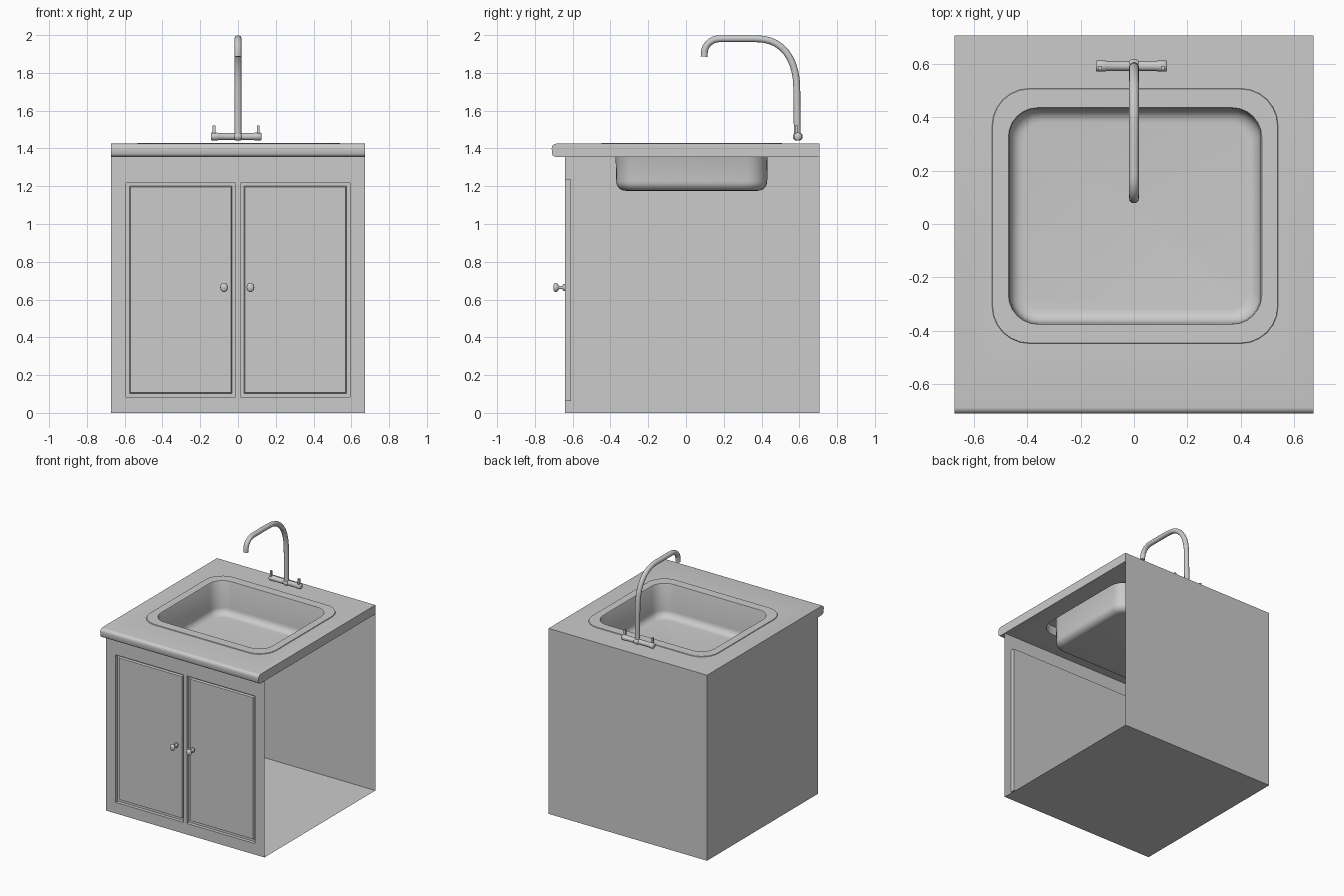
import bpy, bmesh
from math import sin, cos, pi, radians
from mathutils import Vector

if "Cube" in bpy.data.objects:
    bpy.data.objects.remove(bpy.data.objects["Cube"])


def make(name, bm, smooth=None):
    me = bpy.data.meshes.new(name)
    bm.to_mesh(me)
    bm.free()
    ob = bpy.data.objects.new(name, me)
    bpy.context.collection.objects.link(ob)
    if smooth:
        bpy.ops.object.select_all(action='DESELECT')
        ob.select_set(True)
        bpy.context.view_layer.objects.active = ob
        bpy.ops.object.shade_smooth_by_angle(angle=radians(smooth))
    return ob


def skin(rings, cap_start=False, cap_end=False):
    """Join equal-length closed rings of points into a surface."""
    bm = bmesh.new()
    vs = [[bm.verts.new(p) for p in r] for r in rings]
    n = len(vs[0])
    for a, b in zip(vs, vs[1:]):
        for i in range(n):
            j = (i + 1) % n
            bm.faces.new((a[i], a[j], b[j], b[i]))
    if cap_start:
        bm.faces.new(vs[0][::-1])
    if cap_end:
        bm.faces.new(vs[-1])
    return bm


def fix(bm):
    bmesh.ops.recalc_face_normals(bm, faces=bm.faces[:])
    return bm


def box_bm(x0, x1, y0, y1, z0, z1):
    r = lambda z: [(x0, y0, z), (x1, y0, z), (x1, y1, z), (x0, y1, z)]
    return skin([r(z0), r(z1)], True, True)


def round_rect(hx, hy, r, z, cx=0.004, cy=0.03, seg=6):
    pts = []
    for k, (sx, sy) in enumerate([(1, 1), (-1, 1), (-1, -1), (1, -1)]):
        for i in range(seg + 1):
            a = pi / 2 * (k + i / seg)
            pts.append((cx + sx * (hx - r) + r * cos(a), cy + sy * (hy - r) + r * sin(a), z))
    return pts


W, FRONT, BACK, TOP = 0.673, -0.64, 0.706, 1.355

# Cabinet carcass: left side, back and floor; the right side is open
bm = fix(box_bm(-W, W, FRONT, BACK, 0, TOP))
bm.normal_update()
gone = [f for f in bm.faces if f.normal.x > .5 or f.normal.z > .5 or f.normal.y < -.5]
bmesh.ops.delete(bm, geom=gone, context='FACES')
make("cabinet_carcass", bm)

# Front frame around two door openings
bm = bmesh.new()
xs, zs = [-W, -0.592, -0.013, 0.013, 0.592, W], [0, 0.085, 1.218, TOP]
for i in range(5):
    for j in range(3):
        if j == 1 and i in (1, 3):
            continue
        bm.faces.new([bm.verts.new((x, FRONT, z)) for x, z in (
            (xs[i], zs[j]), (xs[i + 1], zs[j]), (xs[i + 1], zs[j + 1]), (xs[i], zs[j + 1]))])
bmesh.ops.remove_doubles(bm, verts=bm.verts[:], dist=1e-5)
make("front_frame", bm)


def rect(x0, x1, z0, z1, y, d=0):
    return [(x0 + d, y, z0 + d), (x1 - d, y, z0 + d), (x1 - d, y, z1 - d), (x0 + d, y, z1 - d)]


# Doors with a groove round a raised panel, knobs beside the middle
knob = [(0.010, -0.63), (0.019, -0.642), (0.019, -0.648), (0.009, -0.655), (0.009, -0.672),
        (0.019, -0.679), (0.025, -0.686), (0.024, -0.694), (0.016, -0.701)]
for side, s in (("left", -1), ("right", 1)):
    x0, x1 = sorted((s * 0.013, s * 0.592))
    d = (x0, x1, 0.085, 1.218)
    make(side + "_door", skin([rect(*d, FRONT), rect(*d, -0.614),
                               rect(*d, -0.614, 0.018), rect(*d, -0.628, 0.023)], False, True))
    cx = -0.074 if s < 0 else 0.066
    rings = [[(cx + 0.82 * r * cos(2 * pi * i / 16), y, 0.664 + r * sin(2 * pi * i / 16))
              for i in range(16)] for r, y in knob]
    make(side + "_knob", fix(skin(rings, True, True)), 50)

# Backing tray of the doors, seen from inside the cabinet
t = (-0.612, 0.612, 0.064, 1.235)
make("door_backing", skin([rect(*t, FRONT), rect(*t, -0.61)], False, True))

# Countertop with rounded front edge and a sink cut-out
prof = [(BACK, 1.355), (BACK, 1.425)]
r = 0.024
for a in range(90, 271, 18):
    zc = 1.425 - r if a <= 180 else TOP + r
    prof.append((-0.711 + r + r * cos(radians(a)), zc + r * sin(radians(a))))
top = make("countertop", fix(skin([[(x, y, z) for y, z in prof] for x in (-W, W)], True, True)))
cutter = make("sink_cutter", fix(skin([round_rect(0.522, 0.465, 0.13, z) for z in (1.3, 1.5)], True, True)))
mod = top.modifiers.new("sink_hole", 'BOOLEAN')
mod.object = cutter
mod.solver = 'EXACT'
bpy.context.view_layer.objects.active = top
bpy.ops.object.modifier_apply(modifier=mod.name)
bpy.data.objects.remove(cutter)
bpy.ops.object.select_all(action='DESELECT')
top.select_set(True)
bpy.ops.object.shade_smooth_by_angle(angle=radians(30))

# Sink: low rim, rounded lip, straight walls, filleted floor
hx, hy = 0.475, 0.406
rings = [round_rect(0.536, 0.478, 0.14, 1.4255), round_rect(0.534, 0.476, 0.138, 1.43),
         round_rect(hx, hy, 0.11, 1.43), round_rect(hx - 0.004, hy - 0.002, 0.108, 1.424)]
for i in range(7):
    a = pi / 2 * i / 6
    d = 0.006 + 0.05 * (1 - cos(a))
    rings.append(round_rect(hx - d, hy - d, 0.11 - d * 0.8, 1.226 - 0.05 * sin(a)))
make("sink_basin", skin(rings, False, True), 40)


def tube(name, pts, rad, seg=14):
    """Round pipe along a path of points."""
    pts = [Vector(p) for p in pts]
    rings = []
    for i, p in enumerate(pts):
        t = (pts[min(i + 1, len(pts) - 1)] - pts[max(i - 1, 0)]).normalized()
        u = Vector((1, 0, 0)) if abs(t.x) < 0.9 else Vector((0, 1, 0))
        v = t.cross(u).normalized()
        u = v.cross(t)
        rr = rad[i] if isinstance(rad, list) else rad
        rings.append([p + rr * (u * cos(2 * pi * k / seg) + v * sin(2 * pi * k / seg)) for k in range(seg)])
    return make(name, fix(skin(rings, True, True)), 50)


# Tap: spout with a wide bend at the back and a tight one at the tip
path = [(0, 0.589, 1.45), (0, 0.588, 1.6)]
for i in range(11):
    a = pi / 2 * i / 10
    path.append((0, 0.365 + 0.222 * cos(a) ** 0.85, 1.70 + 0.281 * sin(a) ** 0.85))
for i in range(8):
    a = pi / 2 * (1 + i / 7)
    path.append((0, 0.18 + 0.083 * cos(a), 1.906 + 0.075 * sin(a)))
path.append((0, 0.096, 1.886))
tube("tap_spout", path, 0.0185)

# Tap crossbar, hub and two levers
yb, zb = 0.592, 1.463
xb = [-0.143, -0.139, -0.108, -0.104, 0.085, 0.089, 0.12, 0.124]
tube("tap_crossbar", [(x, yb, zb) for x in xb],
     [0.017, 0.021, 0.021, 0.019, 0.019, 0.021, 0.021, 0.017])
tube("tap_hub", [(0, yb, zb - 0.024 * cos(pi * i / 8)) for i in range(1, 8)],
     [0.027 * sin(pi * i / 8) for i in range(1, 8)])
for side, x in (("left", -0.127), ("right", 0.108)):
    make(side + "_tap_lever", fix(box_bm(x - 0.007, x + 0.007, 0.578, 0.592, 1.475, 1.522)))
